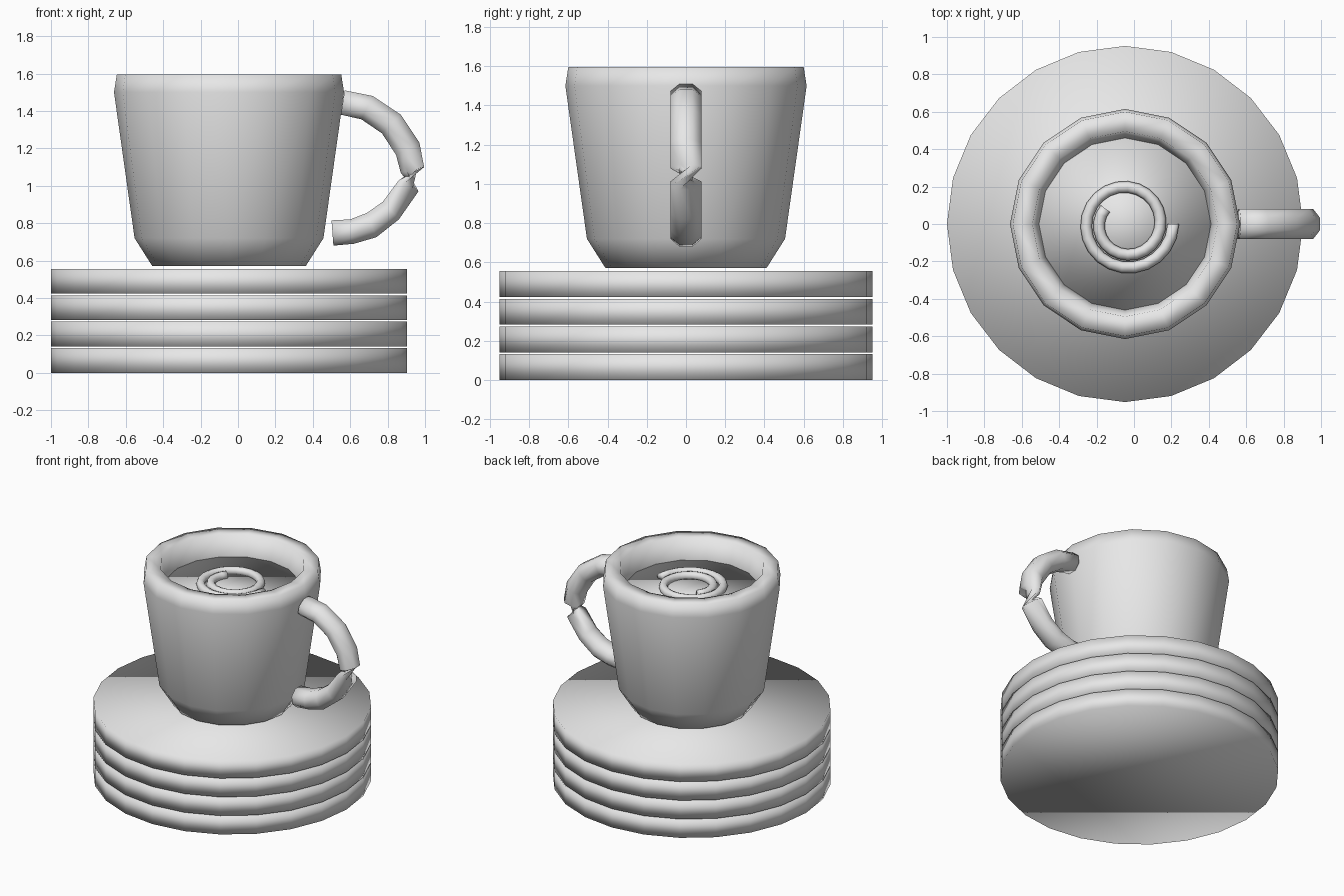
import bpy, bmesh
from math import sin, cos, pi
from mathutils import Vector

cube = bpy.data.objects.get("Cube")
if cube:
    bpy.data.objects.remove(cube, do_unlink=True)

CX = -0.048  # axis of the cup and saucers
UP = Vector((0, 0, 1))

clay = bpy.data.materials.new("pale_grey")
clay.use_nodes = True
clay.diffuse_color = (0.8, 0.8, 0.8, 1)
clay.node_tree.nodes["Principled BSDF"].inputs["Base Color"].default_value = (0.8, 0.8, 0.8, 1)


def ring(centre, u, v, sides, offset=0.0):
    """Points around a centre, spanned by the two half-axes u and v."""
    angles = [2 * pi * (i + offset) / sides for i in range(sides)]
    return [centre + u * cos(a) + v * sin(a) for a in angles]


def loft(name, rings):
    """Smooth skin through equal-sized rings, closed with a cap at both ends."""
    bm = bmesh.new()
    loops = [[bm.verts.new(p) for p in r] for r in rings]
    n = len(loops[0])
    for a, b in zip(loops, loops[1:]):
        for i in range(n):
            j = (i + 1) % n
            bm.faces.new((a[i], a[j], b[j], b[i]))
    bm.faces.new(loops[0][::-1])
    bm.faces.new(loops[-1])
    bmesh.ops.recalc_face_normals(bm, faces=bm.faces)
    for f in bm.faces:
        f.smooth = True
    mesh = bpy.data.meshes.new(name)
    bm.to_mesh(mesh)
    bm.free()
    mesh.materials.append(clay)
    obj = bpy.data.objects.new(name, mesh)
    bpy.context.collection.objects.link(obj)
    return obj


def lathe(name, profile, sides):
    """Turn (radius, height) points around the cup axis."""
    return loft(name, [ring(Vector((CX, 0, z)), Vector((r, 0, 0)), Vector((0, r, 0)), sides)
                       for r, z in profile])


# Stack of saucers
for k in range(4):
    z = 0.141 * k
    lathe(f"saucer_{k + 1}", [(0.952, z), (0.952, z + 0.132)], 24)

# Cup: outside from the foot to the rim, then down the inside
lathe("cup", [(0.41, 0.57), (0.505, 0.72), (0.615, 1.5), (0.6, 1.595),
              (0.495, 1.595), (0.46, 1.44), (0.39, 0.78), (0.32, 0.68)], 16)

# Drink surface
lathe("drink", [(0.45, 1.41), (0.462, 1.44)], 16)

# Spiral of cream on the drink
TURNS, STEPS, TUBE = 1.6, 36, 0.031
rings = []
for k in range(STEPS + 1):
    t = k / STEPS
    a = -2 * pi * TURNS * t
    out = Vector((cos(a), sin(a), 0))
    centre = Vector((CX + 0.008, 0, 1.455)) + out * (0.25 - 0.11 * t)
    rings.append(ring(centre, out * TUBE, UP * TUBE, 8))
loft("cream_spiral", rings)

# Handle: outer and inner edge (x, z) at each section, with a sharp twist midway
upper = [(0.57, 1.51, 0.55, 1.38), (0.72, 1.48, 0.66, 1.355), (0.87, 1.38, 0.77, 1.28),
         (0.97, 1.23, 0.845, 1.165), (0.995, 1.10, 0.87, 1.07)]
lower = [(0.965, 0.97, 0.86, 1.03), (0.86, 0.82, 0.775, 0.915), (0.74, 0.725, 0.69, 0.855),
         (0.62, 0.69, 0.6, 0.82), (0.51, 0.68, 0.5, 0.815)]
rings = []
for part, twist in ((upper, 0), (lower, -3)):
    for xo, zo, xi, zi in part:
        outer, inner = Vector((xo, 0, zo)), Vector((xi, 0, zi))
        half = (outer - inner) / 2 / cos(pi / 8)
        rings.append(ring((outer + inner) / 2, half, Vector((0, 0.086, 0)), 8, 0.5 + twist))
loft("handle", rings)
